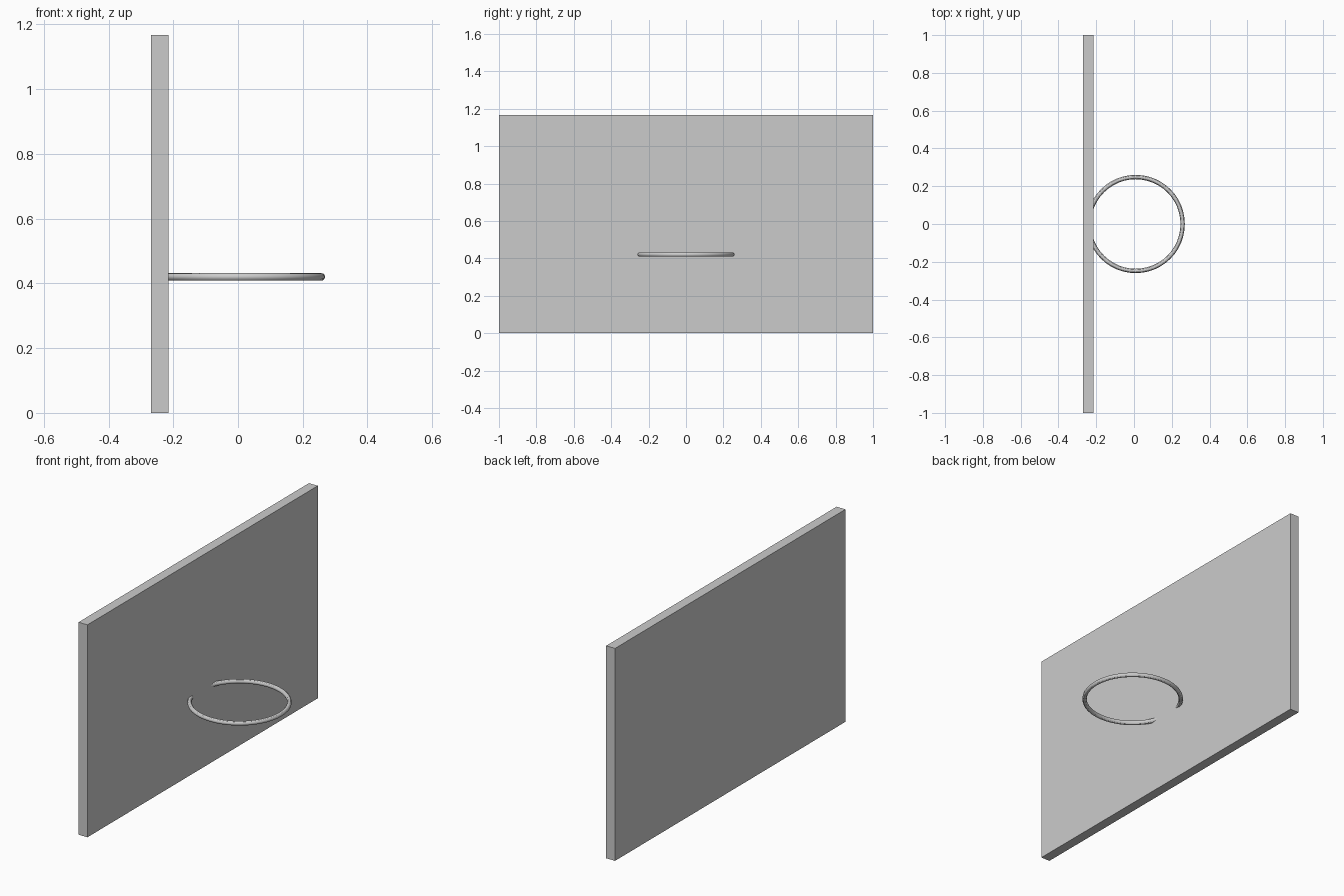
import bpy

if "Cube" in bpy.data.objects:
    bpy.data.objects.remove(bpy.data.objects["Cube"])

grey = bpy.data.materials.new("light grey")
grey.diffuse_color = (0.6, 0.6, 0.6, 1)
grey.use_nodes = True
grey.node_tree.nodes["Principled BSDF"].inputs["Base Color"].default_value = grey.diffuse_color


def finish(name):
    obj = bpy.context.object
    obj.name = name
    obj.data.materials.append(grey)
    return obj


# Upright flat backboard
bpy.ops.mesh.primitive_cube_add(size=1, location=(-0.242, 0, 0.5835))
board = finish("backboard")
board.scale = (0.054, 2.0, 1.167)
bpy.ops.object.transform_apply(location=False, rotation=False, scale=True)

# Horizontal hoop, its rear edge sunk into the board
bpy.ops.mesh.primitive_torus_add(location=(0.009, 0, 0.42), major_radius=0.2485,
                                 minor_radius=0.0115, major_segments=48,
                                 minor_segments=12)
finish("hoop")
bpy.ops.object.shade_smooth_by_angle()
